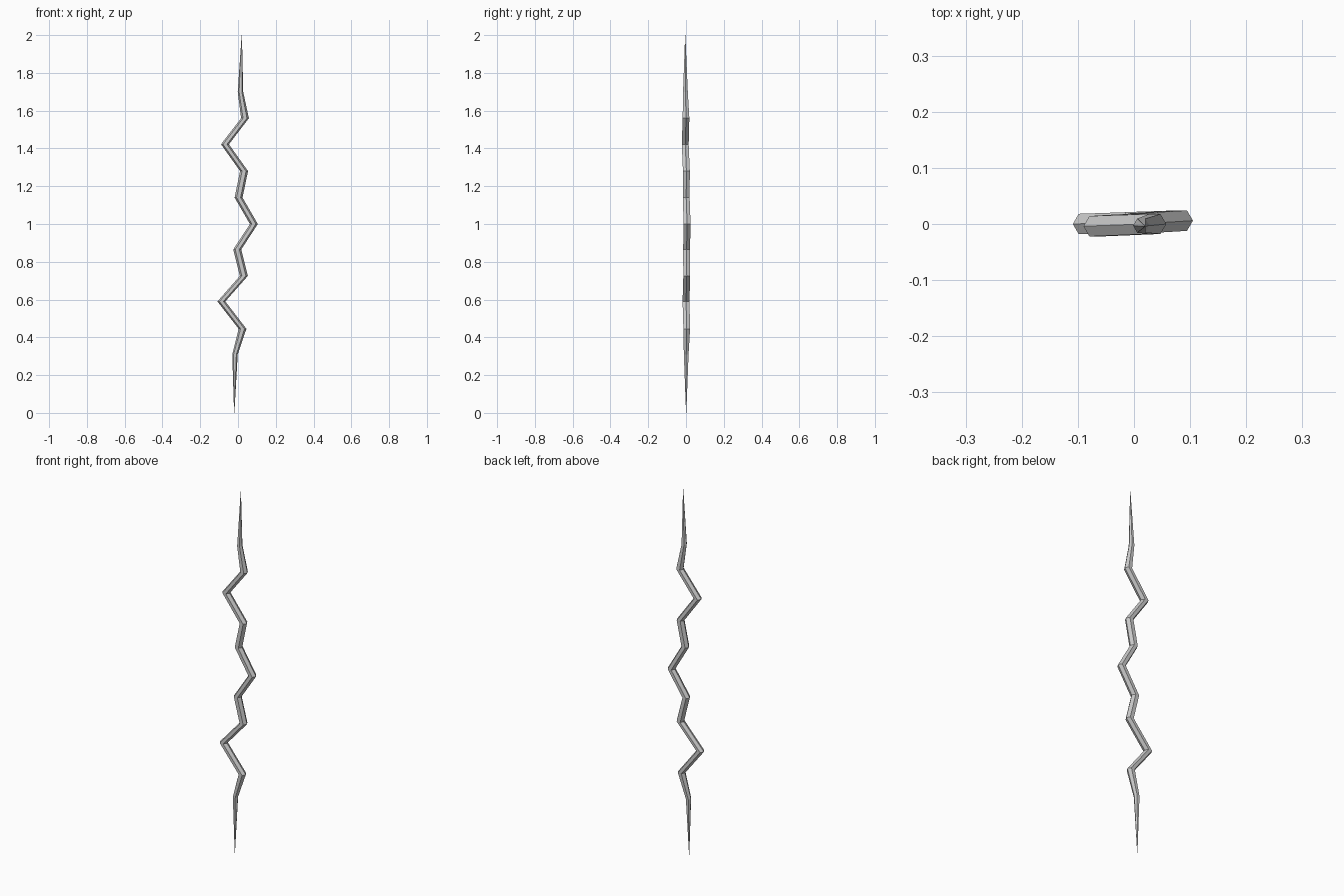
import bpy, bmesh, math

if "Cube" in bpy.data.objects:
    bpy.data.objects.remove(bpy.data.objects["Cube"])

# Zigzag path: x, y, z, radius of the hexagonal section
path = [
    (-0.020, 0.001, 0.00, 0.0008), (-0.016, 0.001, 0.31, 0.0145),
    (0.024, 0.004, 0.445, 0.0205), (-0.088, 0.0, 0.59, 0.021),
    (0.031, 0.004, 0.725, 0.021), (-0.004, 0.003, 0.865, 0.021),
    (0.084, 0.006, 1.00, 0.021), (0.003, 0.001, 1.14, 0.021),
    (0.032, 0.002, 1.28, 0.021), (-0.069, -0.004, 1.422, 0.021),
    (0.037, 0.0, 1.56, 0.0205), (0.013, -0.003, 1.70, 0.0145),
    (0.020, -0.004, 2.00, 0.0008),
]
SIDES = 6

# Loft level hexagonal rings along the path
bm = bmesh.new()
rings = []
for x, y, z, r in path:
    rings.append([bm.verts.new((x + r * math.cos(a), y + r * math.sin(a), z))
                  for a in (math.tau * i / SIDES for i in range(SIDES))])
for low, high in zip(rings, rings[1:]):
    for i in range(SIDES):
        j = (i + 1) % SIDES
        bm.faces.new((low[i], low[j], high[j], high[i]))
bm.faces.new(rings[0][::-1])
bm.faces.new(rings[-1])
bmesh.ops.recalc_face_normals(bm, faces=bm.faces)

mesh = bpy.data.meshes.new("lightning_bolt")
bm.to_mesh(mesh)
bm.free()
bolt = bpy.data.objects.new("lightning_bolt", mesh)
bpy.context.collection.objects.link(bolt)
